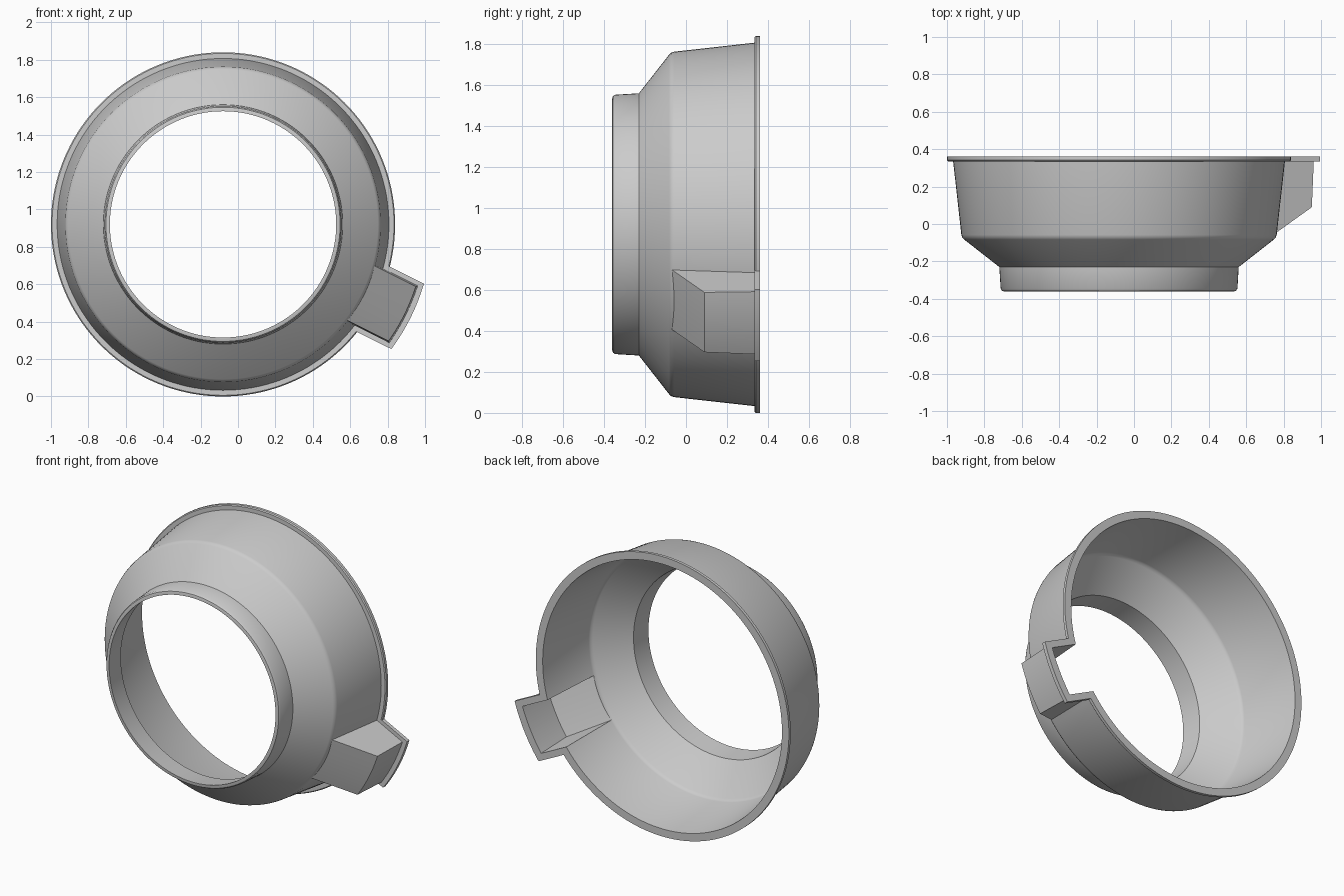
import bpy, bmesh, math
from mathutils import Matrix, Vector

if "Cube" in bpy.data.objects:
    bpy.data.objects.remove(bpy.data.objects["Cube"], do_unlink=True)

CENTRE = Vector((-0.08, 0, 0.92))
TAB_ANGLE = math.radians(26.5)
SEGMENTS = 144


def finish(name, bm, matrix):
    """Turn a closed bmesh into an object at the ring centre."""
    bmesh.ops.recalc_face_normals(bm, faces=bm.faces)
    mesh = bpy.data.meshes.new(name)
    bm.to_mesh(mesh)
    bm.free()
    mesh.transform(matrix)
    obj = bpy.data.objects.new(name, mesh)
    bpy.context.collection.objects.link(obj)
    return obj


def revolve(name, profile):
    """Solid of revolution about y from (radius, y) points."""
    bm = bmesh.new()
    verts = [bm.verts.new((r, y, 0)) for r, y in profile]
    edges = [bm.edges.new(pair) for pair in zip(verts, verts[1:])]
    bmesh.ops.spin(bm, geom=verts + edges, cent=(0, 0, 0), axis=(0, 1, 0),
                   angle=math.tau, steps=SEGMENTS)
    bmesh.ops.remove_doubles(bm, verts=bm.verts, dist=1e-5)
    bmesh.ops.holes_fill(bm, edges=[e for e in bm.edges if e.is_boundary], sides=0)
    return finish(name, bm, Matrix.Translation(CENTRE))


def tab_block(name, inner, radius, half, low_in, low_out, top, draft, slices=12):
    """Radial block with a curved outer wall and a sloping floor."""
    bm = bmesh.new()
    rings = []
    for i in range(slices + 1):
        w = half * (2 * i / slices - 1)
        outer = math.sqrt(radius ** 2 - w ** 2)
        wide = w * (1 + draft / half)
        points = [(inner, low_in, w), (outer, low_out, w),
                  (outer + draft, top, wide), (inner, top, wide)]
        rings.append([bm.verts.new(p) for p in points])
    for a, b in zip(rings, rings[1:]):
        for k in range(4):
            j = (k + 1) % 4
            bm.faces.new((a[k], a[j], b[j], b[k]))
    bm.faces.new(rings[0])
    bm.faces.new(rings[-1])
    turn = Matrix.Rotation(TAB_ANGLE, 4, 'Y')
    return finish(name, bm, Matrix.Translation(CENTRE) @ turn)


def combine(target, other, operation):
    mod = target.modifiers.new(operation.title(), 'BOOLEAN')
    mod.object, mod.operation, mod.solver = other, operation, 'EXACT'
    bpy.context.view_layer.objects.active = target
    bpy.ops.object.modifier_apply(modifier=mod.name)
    bpy.data.objects.remove(other, do_unlink=True)


# Outer skin: neck, cone, drafted wall and rim flange
ring = revolve("funnel_ring", [
    (0.615, -0.36), (0.626, -0.357), (0.633, -0.345), (0.64, -0.23),
    (0.828, -0.083), (0.838, -0.073), (0.843, -0.058), (0.887, 0.335),
    (0.914, 0.335), (0.92, 0.341), (0.92, 0.36)])

# Side tab with its own rim
combine(ring, tab_block("tab_body", 0.75, 1.083, 0.163, -0.116, 0.09, 0.35, 0.008), 'UNION')
combine(ring, tab_block("tab_flange", 0.8, 1.12, 0.195, 0.335, 0.335, 0.36, 0), 'UNION')

# Hollow interior and open tab pocket
combine(ring, revolve("ring_hollow", [
    (0.605, -0.45), (0.605, -0.36), (0.617, -0.222), (0.808, -0.073),
    (0.818, -0.063), (0.823, -0.05), (0.87, 0.36), (0.87, 0.45)]), 'DIFFERENCE')
combine(ring, tab_block("tab_pocket", 0.75, 1.063, 0.144, -0.092, 0.102, 0.4, 0.009), 'DIFFERENCE')

# Smooth curves, crisp steps
bpy.ops.object.select_all(action='DESELECT')
ring.select_set(True)
bpy.context.view_layer.objects.active = ring
bpy.ops.object.shade_smooth_by_angle(angle=math.radians(28))
